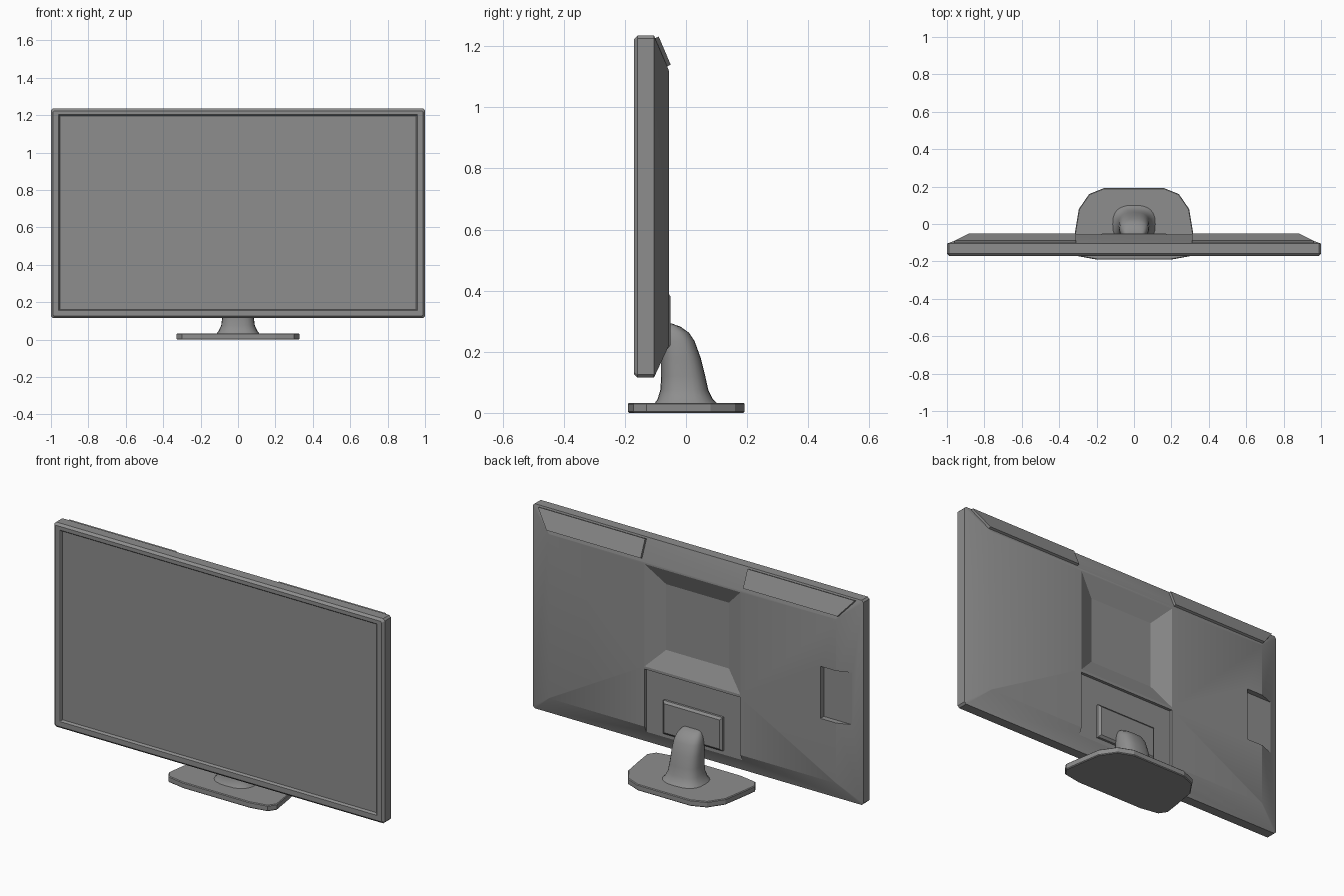
import bpy, bmesh, math
from mathutils import Vector

if "Cube" in bpy.data.objects:
    bpy.data.objects.remove(bpy.data.objects["Cube"], do_unlink=True)

grey = bpy.data.materials.new("matte_grey")
grey.use_nodes = True
color = (0.27, 0.27, 0.27, 1)
grey.diffuse_color = color
bsdf = next(n for n in grey.node_tree.nodes if n.type == 'BSDF_PRINCIPLED')
bsdf.inputs["Base Color"].default_value = color
bsdf.inputs["Roughness"].default_value = 0.6


def loft(name, rings):
    """Skin a closed solid through rings of equal point count."""
    bm = bmesh.new()
    loops = [[bm.verts.new(p) for p in ring] for ring in rings]
    for a, b in zip(loops, loops[1:]):
        for i in range(len(a)):
            j = (i + 1) % len(a)
            bm.faces.new((a[i], a[j], b[j], b[i]))
    bm.faces.new(loops[0])
    bm.faces.new(loops[-1])
    bmesh.ops.recalc_face_normals(bm, faces=bm.faces)
    mesh = bpy.data.meshes.new(name)
    bm.to_mesh(mesh)
    bm.free()
    obj = bpy.data.objects.new(name, mesh)
    bpy.context.collection.objects.link(obj)
    mesh.materials.append(grey)
    return obj


def rect(y, x0, x1, z0, z1, c=0.0):
    """Rectangle facing y, with optional chamfered corners."""
    if not c:
        return [(x0, y, z0), (x1, y, z0), (x1, y, z1), (x0, y, z1)]
    return [(x0 + c, y, z0), (x1 - c, y, z0), (x1, y, z0 + c), (x1, y, z1 - c),
            (x1 - c, y, z1), (x0 + c, y, z1), (x0, y, z1 - c), (x0, y, z0 + c)]


def select_only(obj):
    bpy.ops.object.select_all(action='DESELECT')
    obj.select_set(True)
    bpy.context.view_layer.objects.active = obj


def carve(obj, cutter):
    """Subtract a cutter and discard it."""
    cutter.hide_render = True
    mod = obj.modifiers.new("carve", 'BOOLEAN')
    mod.operation, mod.solver, mod.object = 'DIFFERENCE', 'EXACT', cutter
    select_only(obj)
    bpy.ops.object.modifier_apply(modifier=mod.name)
    bpy.data.objects.remove(cutter, do_unlink=True)


def smooth(obj, degrees):
    select_only(obj)
    bpy.ops.object.shade_smooth_by_angle(angle=math.radians(degrees))


# Display housing: sunken screen, bezel, chamfered rim and sloping back
BACK, RIM, TOP, BOTTOM = -0.056, -0.105, 1.235, 0.115
housing = loft("display_housing", [
    rect(-0.157, -0.953, 0.953, 0.162, 1.196, 0.001),
    rect(-0.166, -0.956, 0.956, 0.159, 1.199, 0.001),
    rect(-0.170, -0.960, 0.960, 0.155, 1.203, 0.001),
    rect(-0.170, -0.988, 0.988, BOTTOM + 0.012, TOP - 0.012, 0.006),
    rect(-0.158, -1, 1, BOTTOM, TOP, 0.01),
    rect(RIM, -1, 1, BOTTOM, TOP, 0.01),
    rect(BACK, -0.87, 0.87, 0.22, 1.12, 0.002)])

# Tapered hollow, stand recess and side connector notch in the back
carve(housing, loft("hollow_cutter", [
    rect(-0.1, -0.19, 0.19, 0.65, 1.01),
    rect(-0.045, -0.315, 0.315, 0.525, 1.135)]))
carve(housing, loft("stand_recess_cutter", [
    rect(-0.072, -0.29, 0.29, 0.05, 0.535),
    rect(0, -0.29, 0.29, 0.05, 0.535)]))
carve(housing, loft("notch_cutter", [
    rect(-0.085, -1.1, -0.775, 0.55, 0.835),
    rect(0, -1.1, -0.775, 0.55, 0.835)]))
smooth(housing, 20)

# Pair of raised panels on the upper back slope
slope = Vector((0, BACK - RIM, 1.12 - TOP))
outward = Vector((0, -slope.z, slope.y)).normalized() * 0.013
for side, label in ((1, "left"), (-1, "right")):
    upper = Vector((0, RIM, TOP)) + slope * 0.08
    lower = Vector((0, RIM, TOP)) + slope * 0.88
    outline = [Vector((side * x, p.y, p.z)) for x, p in
               ((0.31, upper), (0.96, upper), (0.88, lower), (0.31, lower))]
    loft(label + "_slope_panel",
         [[p - outward * 0.3 for p in outline], [p + outward for p in outline]])

# Bevelled mounting plate
loft("mounting_plate", [
    rect(-0.08, -0.18, 0.18, 0.21, 0.393),
    rect(-0.06, -0.18, 0.18, 0.21, 0.393),
    rect(-0.05, -0.168, 0.168, 0.222, 0.381)])

# Neck: flared rounded column leaning into the plate
neck_rings = []
for z, front, back, half in ((0.028, -0.105, 0.105, 0.118), (0.045, -0.093, 0.088, 0.104),
                             (0.075, -0.084, 0.073, 0.09), (0.12, -0.081, 0.063, 0.084),
                             (0.18, -0.081, 0.048, 0.081), (0.235, -0.081, 0.028, 0.077),
                             (0.262, -0.081, 0.01, 0.07), (0.282, -0.08, -0.018, 0.058),
                             (0.292, -0.08, -0.045, 0.045)):
    ring = []
    for i in range(24):
        a = math.tau * i / 24
        c, s = math.cos(a), math.sin(a)
        ring.append((half * math.copysign(abs(c) ** 0.75, c),
                     (front + back) / 2 + (back - front) / 2 * math.copysign(abs(s) ** 0.75, s), z))
    neck_rings.append(ring)
smooth(loft("stand_neck", neck_rings), 40)

# Base: flat foot with a faceted outline
half_outline = [(0.2, -0.19), (0.3, -0.172), (0.328, -0.13), (0.315, -0.04),
                (0.295, 0.08), (0.24, 0.16), (0.16, 0.192)]
foot = half_outline + [(-x, y) for x, y in reversed(half_outline)]
base = loft("stand_base", [[(x, y, z) for x, y in foot] for z in (0, 0.033)])
bevel = base.modifiers.new("soft_edge", 'BEVEL')
bevel.width, bevel.segments = 0.004, 1
bevel.limit_method, bevel.angle_limit = 'ANGLE', math.radians(60)
